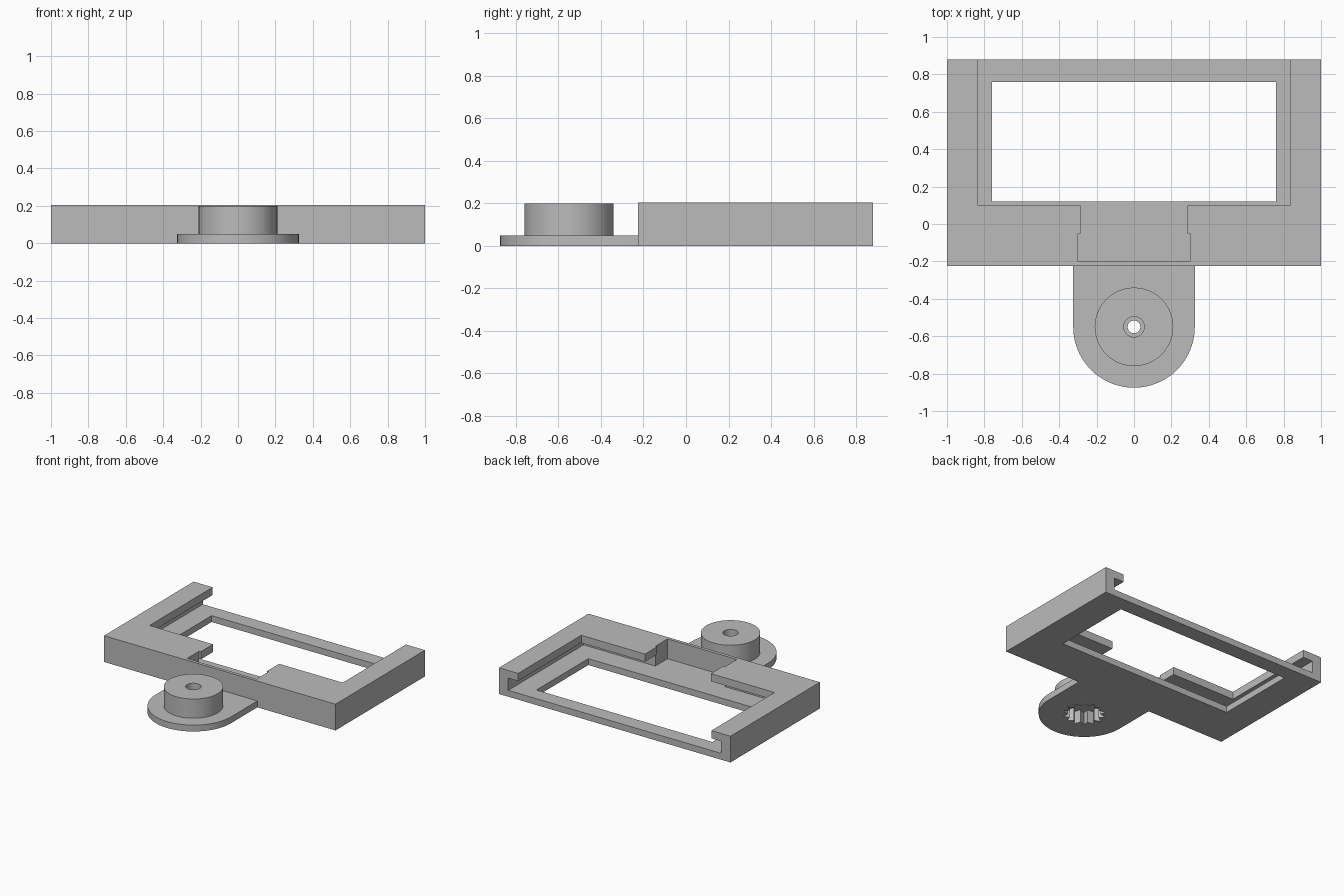
import bpy, bmesh
from math import cos, sin, pi, radians

cube = bpy.data.objects.get("Cube")
if cube:
    bpy.data.objects.remove(cube, do_unlink=True)

gray = bpy.data.materials.new("plain gray")
gray.use_nodes = True
gray.diffuse_color = (0.5, 0.5, 0.5, 1)
gray.node_tree.nodes["Principled BSDF"].inputs["Base Color"].default_value = (0.5, 0.5, 0.5, 1)


def prism(name, outline, z0, z1):
    """Extrude a counter-clockwise xy outline from z0 to z1."""
    bm = bmesh.new()
    base = bm.faces.new([bm.verts.new((x, y, z0)) for x, y in outline])
    up = bmesh.ops.extrude_face_region(bm, geom=[base])["geom"]
    bmesh.ops.translate(bm, vec=(0, 0, z1 - z0),
                        verts=[v for v in up if isinstance(v, bmesh.types.BMVert)])
    bmesh.ops.recalc_face_normals(bm, faces=bm.faces)
    mesh = bpy.data.meshes.new(name)
    bm.to_mesh(mesh)
    bm.free()
    mesh.materials.append(gray)
    obj = bpy.data.objects.new(name, mesh)
    bpy.context.collection.objects.link(obj)
    return obj


def rect(half, y0, y1):
    return [(-half, y0), (half, y0), (half, y1), (-half, y1)]


def ring(r, n=64, start=0.0, sweep=2 * pi, cy=-0.55):
    return [(r * cos(start + sweep * i / n), cy + r * sin(start + sweep * i / n))
            for i in range(n)]


def combine(obj, tool, operation="DIFFERENCE"):
    """Apply a boolean and remove the tool."""
    mod = obj.modifiers.new("bool", "BOOLEAN")
    mod.operation, mod.object, mod.solver = operation, tool, "EXACT"
    bpy.context.view_layer.update()
    graph = bpy.context.evaluated_depsgraph_get()
    mesh = bpy.data.meshes.new_from_object(obj.evaluated_get(graph))
    obj.modifiers.clear()
    obj.data = mesh
    bpy.data.objects.remove(tool, do_unlink=True)


# Holder frame: a block with a slot open at the back, lips above and a window
FLOOR = 0.05
frame = prism("holder_frame", rect(1, -0.225, 0.88), 0, 0.205)
combine(frame, prism("slot_cut", rect(0.92, -0.05, 1), FLOOR, 0.145))
right_half = [(0.3, -0.2), (0.3, -0.05), (0.285, -0.05), (0.285, 0.1), (0.835, 0.1), (0.835, 1)]
opening = right_half + [(-x, y) for x, y in reversed(right_half)]
combine(frame, prism("opening_cut", opening, FLOOR, 0.3))
combine(frame, prism("window_cut", rect(0.76, 0.12, 0.76), -0.1, 0.1))

# Mounting tab: rounded plate with a round boss
outline = ring(0.325, 48, pi, pi) + [(0.325, -0.55), (0.325, -0.225), (-0.325, -0.225)]
tab = prism("mounting_tab", outline, 0, FLOOR)
combine(tab, prism("boss", ring(0.21), 0.02, 0.2), "UNION")

# Screw hole with counterbore, and a toothed socket underneath
combine(tab, prism("screw_hole", ring(0.034, 32), -0.1, 0.3))
combine(tab, prism("counterbore", ring(0.055, 32), 0.15, 0.3))
teeth = 14
star = [(r * cos(a), -0.55 + r * sin(a))
        for i in range(teeth)
        for r, a in ((0.155, 2 * pi * i / teeth), (0.115, 2 * pi * (i + 0.5) / teeth))]
combine(tab, prism("socket_cut", star, -0.1, 0.1))

# Smooth the round walls, keep the edges sharp
for obj in (frame, tab):
    bpy.ops.object.select_all(action="DESELECT")
    obj.select_set(True)
    bpy.context.view_layer.objects.active = obj
    bpy.ops.object.shade_smooth_by_angle(angle=radians(25))
